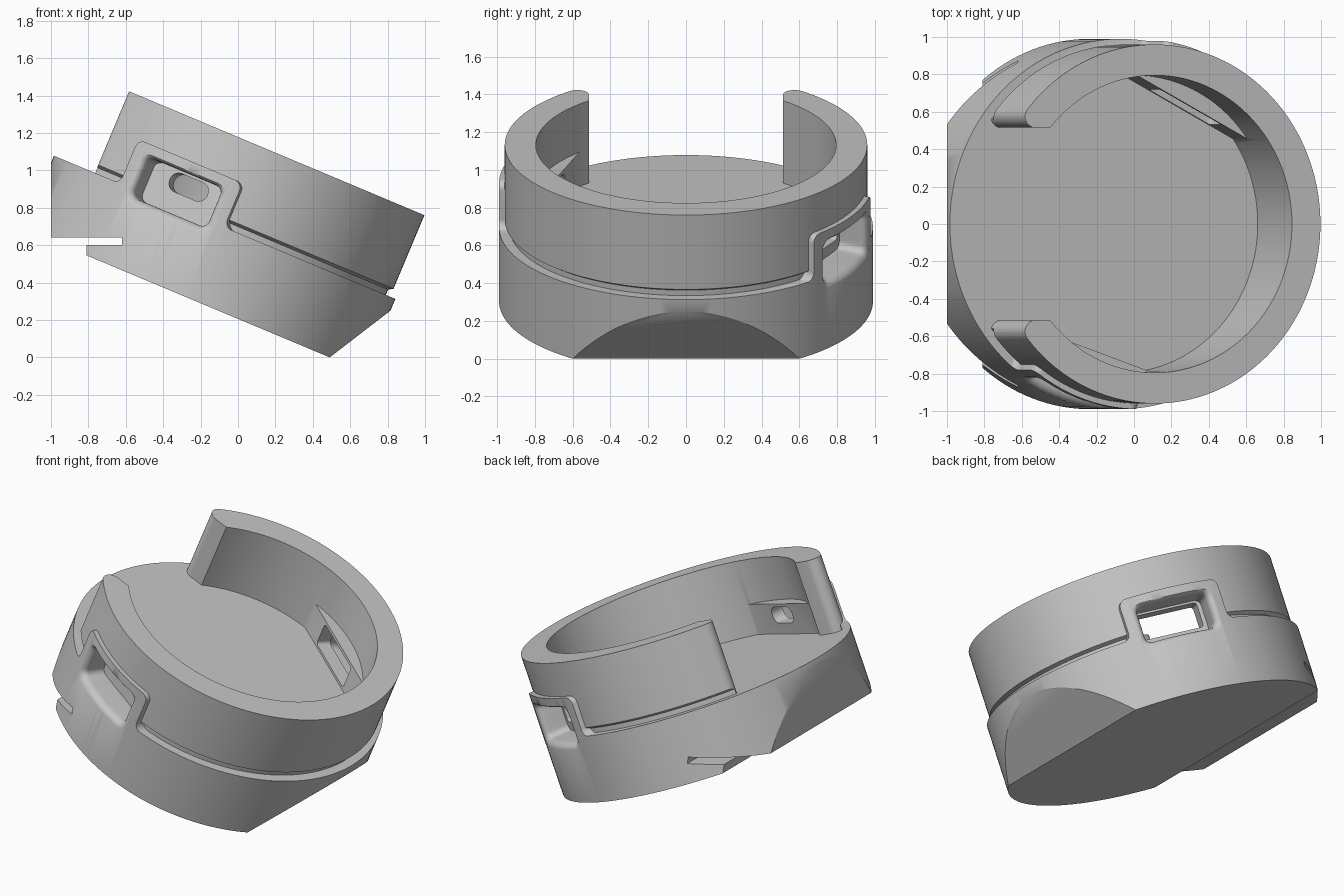
import bpy, bmesh
from math import sin, cos, pi, radians, asin, sqrt
from mathutils import Matrix, Vector

if "Cube" in bpy.data.objects:
    bpy.data.objects.remove(bpy.data.objects["Cube"])

grey = bpy.data.materials.new("plain grey")
grey.use_nodes = True
grey.diffuse_color = (0.56, 0.56, 0.56, 1)
grey.node_tree.nodes["Principled BSDF"].inputs["Base Color"].default_value = (0.56, 0.56, 0.56, 1)

# Tilted frame: origin on the ring axis, local z along the axis
TILT = Matrix.Rotation(radians(22.75), 4, 'Y') @ Matrix.Translation((-0.335, 0, 0))
FLAT = Matrix.Identity(4)
SEG = 144
BOTTOM, FLOOR, TOP = 0.19, 0.614, 1.087
R_BASE, R_RING, R_IN = 0.99, 0.96, 0.795


def make(name, bm, frame):
    bm.transform(frame)
    bmesh.ops.recalc_face_normals(bm, faces=bm.faces)
    mesh = bpy.data.meshes.new(name)
    bm.to_mesh(mesh)
    bm.free()
    ob = bpy.data.objects.new(name, mesh)
    bpy.context.collection.objects.link(ob)
    mesh.materials.append(grey)
    return ob


def loft(name, loops, frame=TILT, closed=False):
    """Skin a row of equal loops; cap the ends, or join last to first."""
    bm = bmesh.new()
    rows = [[bm.verts.new(p) for p in loop] for loop in loops]
    pairs = list(zip(rows, rows[1:]))
    if closed:
        pairs.append((rows[-1], rows[0]))
    else:
        bm.faces.new(rows[0])
        bm.faces.new(rows[-1])
    for a, b in pairs:
        for i in range(len(a)):
            j = (i + 1) % len(a)
            bm.faces.new((a[i], a[j], b[j], b[i]))
    return make(name, bm, frame)


def circle(r, z):
    return [(r * cos(2 * pi * i / SEG), r * sin(2 * pi * i / SEG), z) for i in range(SEG)]


def boolean(target, tool, op):
    mod = target.modifiers.new(op, 'BOOLEAN')
    mod.operation, mod.object, mod.solver = op, tool, 'MANIFOLD'
    bpy.context.view_layer.objects.active = target
    bpy.ops.object.modifier_apply(modifier=mod.name)
    bpy.data.objects.remove(tool)


def rounded_rect(half, low, high, r, steps=6, between=8):
    """Rounded rectangle with extra points along its straight sides."""
    pts = []
    corners = ((half - r, high - r), (r - half, high - r), (r - half, low + r), (half - r, low + r))
    for k, (cx, cy) in enumerate(corners):
        for i in range(steps + 1):
            a = pi / 2 * (k + i / steps)
            pts.append((cx + r * cos(a), cy + r * sin(a)))
        nx, ny = corners[(k + 1) % 4]
        x, y = pts[-1]
        for i in range(1, between):
            pts.append((x + (nx - cx) * i / between, y + (ny - cy) * i / between))
    return pts


def frame_outline():
    """Port frame outline, flaring out where it meets the ledge."""
    r, half, high, low = 0.045, 0.32, 0.87, FLOOR - 0.002
    right = [(half + r, 0.5)]
    for i in range(7):
        b = 1.5 * pi - pi / 2 * i / 6
        right.append((half + r + r * cos(b), low + r + r * sin(b)))
    for i in range(7):
        b = pi / 2 * i / 6
        right.append((half - r + r * cos(b), high - r + r * sin(b)))
    return right + [(-x, z) for x, z in reversed(right)]


class Port:
    """Places (sideways, height) points facing out at an angle round the ring."""
    def __init__(self, side, angle):
        a = radians(angle)
        self.out = Vector((sin(a), side * cos(a), 0))
        self.along = Vector((cos(a), -side * sin(a), 0))

    def flat(self, pts, d):
        return [self.out * d + self.along * x + Vector((0, 0, z)) for x, z in pts]

    def curved(self, pts, r):
        return [self.flat([p], sqrt(r * r - p[0] ** 2))[0] for p in pts]


# Upper ring with the groove at its foot
ring = loft("upper_ring", [circle(r, z) for r, z in (
    (0.935, 0.59), (0.935, 0.645), (R_RING, 0.66), (R_RING, TOP), (R_IN, TOP), (R_IN, 0.59))],
    closed=True)

# Opening in the ring, with rounded outer corners on both ends
fil, half = 0.06, 0.515
cy = half + fil
cx = -sqrt((R_RING - fil) ** 2 - cy ** 2)
end = pi - asin(cy / (R_RING - fil))
side = [(0, half)]
for i in range(11):
    a = 1.5 * pi + (end - 1.5 * pi) * i / 10
    side.append((cx + fil * cos(a), cy + fil * sin(a)))
side.append((1.6 * cos(end), 1.6 * sin(end)))
outline = side + [(x, -y) for x, y in reversed(side)]
boolean(ring, loft("opening", [[(x, y, z) for x, y in outline] for z in (0.5, 1.3)]), 'DIFFERENCE')

# Drum envelope: everything below the ledge, plus the raised port frames
housing = loft("housing", [circle(1.3, 0.1), circle(1.3, FLOOR)])

# Ports: raised frame outside, flat pad inside, rounded recess and a window
cutters = []
for name, s, angle, chord, hole in (
        ("front", -1, -19, 0.717, (0.115, 0.685, 0.79, 0.05)),
        ("back", 1, 28, 0.708, (0.2, 0.63, 0.79, 0.02))):
    port = Port(s, angle)
    frame = loft(name + "_frame", [port.flat(frame_outline(), d) for d in (0.85, 1.15)])
    boolean(housing, frame, 'UNION')
    pad_box = [(-0.5, 0.59), (0.5, 0.59), (0.5, 0.81), (-0.5, 0.81)]
    pad = loft(name + "_pad", [port.flat(pad_box, d) for d in (chord, 1.1)])
    boolean(pad, loft("trim", [circle(0.85, 0.5), circle(0.85, 1.0)]), 'INTERSECT')
    boolean(ring, pad, 'UNION')

    def opening(grow):
        return rounded_rect(0.225 + grow, 0.572 - grow, 0.803 + 0.4 * grow, 0.04 + 0.5 * grow)
    soft = 0.05
    loops = [port.curved(opening(soft), 1.08)]
    for i in range(7):
        a = pi / 2 * i / 6
        loops.append(port.curved(opening(soft * (1 - sin(a))), 0.992 - soft * (1 - cos(a))))
    loops.append(port.flat(opening(0), 0.8))
    cutters.append(loft(name + "_recess", loops))
    cutters.append(loft(name + "_hole", [port.flat(rounded_rect(*hole), d) for d in (0.6, 0.85)]))

boolean(housing, loft("drum", [circle(R_BASE, BOTTOM), circle(R_BASE, 1.0)]), 'INTERSECT')
boolean(housing, ring, 'UNION')
for c in cutters:
    boolean(housing, c, 'DIFFERENCE')

# Upright cuts: sloping toe, flat heel and the strap slot above the heel's foot
toe = [(0.49, 0), (1.14, 0.5), (1.3, -0.4), (0.55, -0.4)]
heel = [(-1.6, 1.4), (-1, 1.4), (-1, 0.64), (-0.62, 0.64), (-0.62, 0.6),
        (-0.81, 0.6), (-0.81, 0.3), (-1.6, 0.3)]
for name, pts in (("toe", toe), ("heel", heel)):
    cutter = loft(name, [[(x, y, z) for x, z in pts] for y in (-1.3, 1.3)], FLAT)
    boolean(housing, cutter, 'DIFFERENCE')

bpy.ops.object.select_all(action='DESELECT')
housing.select_set(True)
bpy.context.view_layer.objects.active = housing
bpy.ops.object.shade_smooth_by_angle(angle=radians(30))
